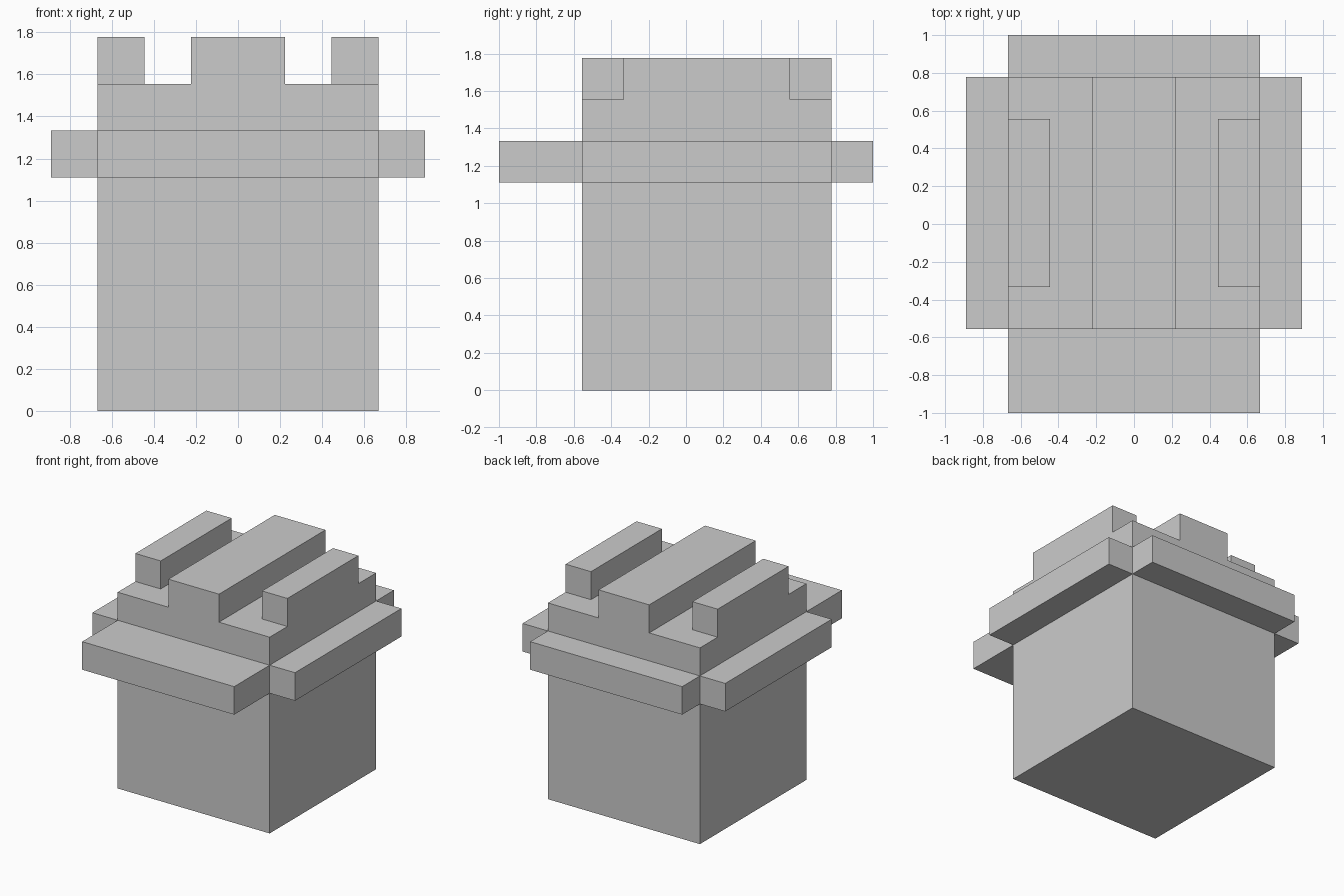
import bpy
import bmesh

if "Cube" in bpy.data.objects:
    bpy.data.objects.remove(bpy.data.objects["Cube"])

U = 2 / 9  # the model sits on a regular grid of this size


def make_object(name, bm):
    bmesh.ops.recalc_face_normals(bm, faces=bm.faces)
    mesh = bpy.data.meshes.new(name)
    bm.to_mesh(mesh)
    bm.free()
    obj = bpy.data.objects.new(name, mesh)
    bpy.context.collection.objects.link(obj)
    return obj


def box(name, x, y, z):
    """Box from (min, max) ranges in grid units."""
    bm = bmesh.new()
    bmesh.ops.create_cube(bm, size=1)
    for v in bm.verts:
        v.co = [(r[0] if c < 0 else r[1]) * U for c, r in zip(v.co, (x, y, z))]
    return make_object(name, bm)


def extrude_profile(name, points, y):
    """Extrude an XZ outline along y, in grid units."""
    bm = bmesh.new()
    face = bm.faces.new([bm.verts.new((px * U, y[0] * U, pz * U)) for px, pz in points])
    geom = bmesh.ops.extrude_face_region(bm, geom=[face])["geom"]
    verts = [g for g in geom if isinstance(g, bmesh.types.BMVert)]
    bmesh.ops.translate(bm, verts=verts, vec=(0, (y[1] - y[0]) * U, 0))
    return make_object(name, bm)


# Main block with the raised centre ridge
half = [(3, 0), (3, 7), (1, 7), (1, 8)]
outline = half + [(-x, z) for x, z in reversed(half)]
extrude_profile("body", outline, (-2.5, 3.5))

# Rim: deep ledge in front, shallower ledge behind
box("front_rim", (-3, 3), (-4.5, -2.5), (5, 6))
box("back_rim", (-3, 3), (3.5, 4.5), (5, 6))

# Side ledges and the short bars on top, on both sides
for side, s in (("left", -1), ("right", 1)):
    box(f"{side}_rim", sorted((3 * s, 4 * s)), (-2.5, 3.5), (5, 6))
    box(f"{side}_top_bar", sorted((2 * s, 3 * s)), (-1.5, 2.5), (7, 8))
